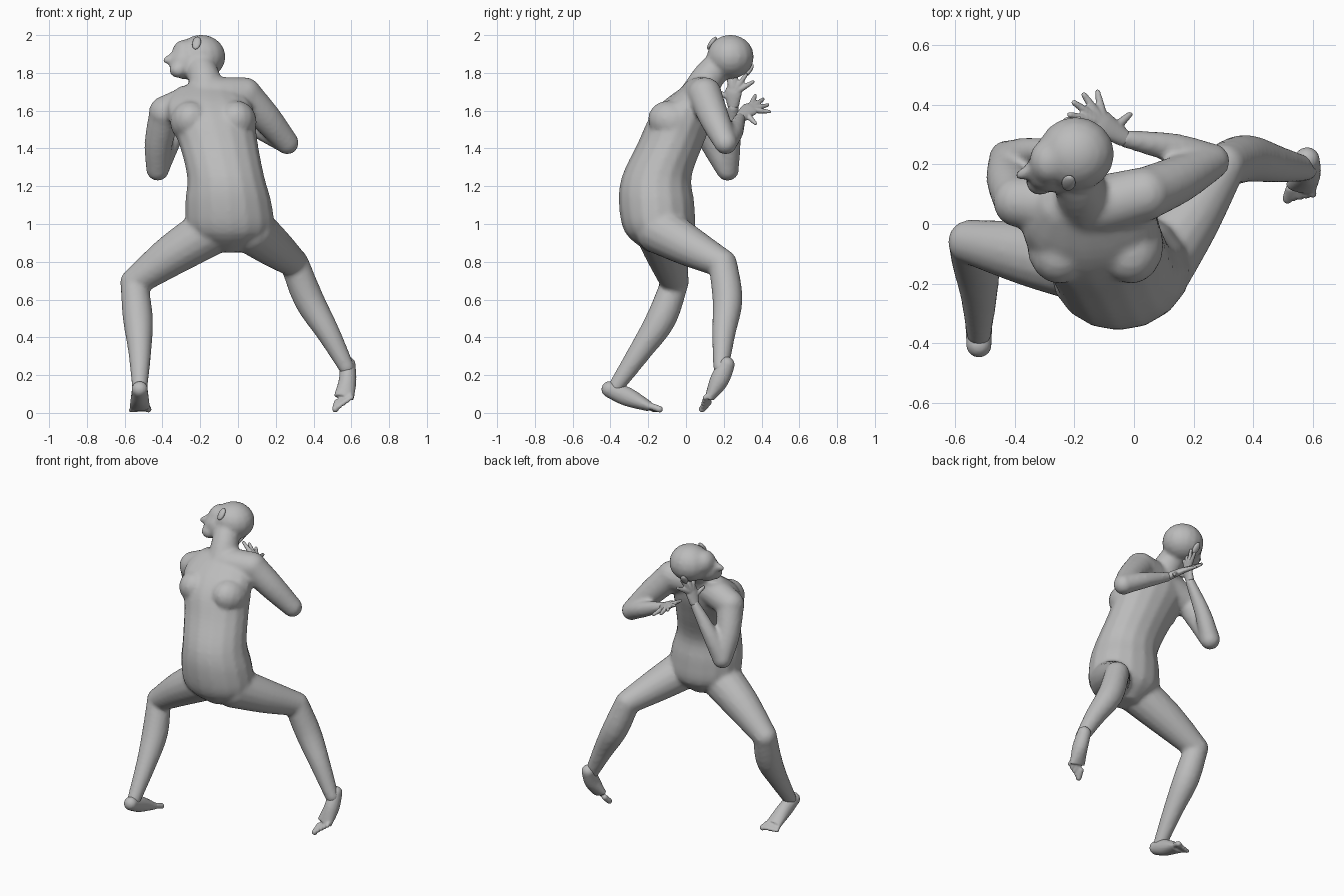
import bpy, bmesh, math
from mathutils import Vector, Matrix

cube = bpy.data.objects.get("Cube")
if cube:
    bpy.data.objects.remove(cube, do_unlink=True)

# One plain colour for the whole figure
GREY = (.5, .5, .5, 1)
skin = bpy.data.materials.new("plain_grey")
skin.use_nodes = True
skin.diffuse_color = GREY
skin.node_tree.nodes["Principled BSDF"].inputs["Base Color"].default_value = GREY


def ball(bm, centre, radii, facing=(0, 0, 1)):
    """Ellipsoid whose local z axis points along facing."""
    turn = Vector(facing).to_track_quat('Z', 'Y').to_matrix().to_4x4()
    scale = Matrix.Diagonal((*radii, 1))
    matrix = Matrix.Translation(centre) @ turn @ scale
    bmesh.ops.create_uvsphere(bm, u_segments=16, v_segments=10, radius=1, matrix=matrix)


def smooth_path(keys, steps=4):
    """Curve through the keys, carrying their radii along."""
    keys = [Vector(key) for key in keys]
    path = []
    for i in range(len(keys) - 1):
        before, a, b = keys[max(i - 1, 0)], keys[i], keys[i + 1]
        after = keys[min(i + 2, len(keys) - 1)]
        for step in range(steps):
            t = step / steps
            leave, arrive = (b - before) / 2, (after - a) / 2
            bend = (a - b) * 2 + leave + arrive
            ease = (b - a) * 3 - leave * 2 - arrive
            path.append(a + leave * t + ease * t ** 2 + bend * t ** 3)
    return path + [keys[-1]]


def tube(bm, keys, up, level=False, sides=16):
    """Closed loft of elliptic rings given as x, y, z, width, depth."""
    path = smooth_path(keys)
    rings = []
    for i, key in enumerate(path):
        ahead, behind = path[min(i + 1, len(path) - 1)], path[max(i - 1, 0)]
        along = Vector((0, 0, 1)) if level else Vector((ahead - behind)[:3]).normalized()
        across = along.cross(Vector(up)).normalized()
        over = across.cross(along)
        ring = []
        for k in range(sides):
            angle = math.tau * k / sides
            offset = across * key[3] * math.cos(angle) + over * key[4] * math.sin(angle)
            ring.append(bm.verts.new(Vector(key[:3]) + offset))
        rings.append(ring)
    for low, high in zip(rings, rings[1:]):
        for k in range(sides):
            j = (k + 1) % sides
            bm.faces.new((low[k], low[j], high[j], high[k]))
    bm.faces.new(rings[0][::-1])
    bm.faces.new(rings[-1])


def limb(bm, joints, radii):
    """Round tube through the joints with ball ends."""
    keys = [(*joint, radius, radius) for joint, radius in zip(joints, radii)]
    tube(bm, keys, up=(.3, 1, .2))
    for joint, radius in ((joints[0], radii[0]), (joints[-1], radii[-1])):
        ball(bm, joint, [radius] * 3)


def finish(bm, name, voxel, rounds):
    """Fuse the overlapping volumes into one smooth skin."""
    bmesh.ops.recalc_face_normals(bm, faces=bm.faces[:])
    mesh = bpy.data.meshes.new(name)
    bm.to_mesh(mesh)
    bm.free()
    mesh.materials.append(skin)
    obj = bpy.data.objects.new(name, mesh)
    bpy.context.scene.collection.objects.link(obj)
    fuse = obj.modifiers.new("fuse", 'REMESH')
    fuse.mode = 'VOXEL'
    fuse.voxel_size = voxel
    fuse.use_smooth_shade = True
    soften = obj.modifiers.new("soften", 'SMOOTH')
    soften.factor = .5
    soften.iterations = rounds


# Joints shared by neighbouring parts
left_shoulder, right_shoulder = (.035, .1, 1.685), (-.385, .075, 1.59)
left_elbow, right_elbow = (.26, .21, 1.43), (-.425, .22, 1.29)
left_wrist, right_wrist = (-.03, .285, 1.56), (-.24, .25, 1.62)
left_hip, right_hip = (.07, -.14, .97), (-.15, -.14, .96)
left_knee, right_knee = (.3, .195, .79), (-.55, -.06, .69)
left_ankle, right_ankle = (.575, .185, .24), (-.52, -.37, .14)
collar = (-.16, .06, 1.67)
skull = Vector((-.195, .235, 1.885))

# Torso from pelvis to collar, with shallow chest
body = bmesh.new()
tube(body, [(-.04, -.13, .85, .07, .07), (-.04, -.14, .95, .22, .18),
            (-.05, -.155, 1.1, .23, .2), (-.065, -.155, 1.25, .205, .185),
            (-.105, -.08, 1.43, .21, .175), (-.14, -.025, 1.56, .23, .17),
            (-.155, .02, 1.65, .22, .14), (-.16, .075, 1.73, .15, .085)],
     up=(0, 1, 0), level=True)
for x in (-.25, -.01):
    ball(body, (x, -.07, 1.54), (.11, .135, .11), facing=(0, .4, 1))

# Shoulders and neck
limb(body, [right_shoulder, collar, left_shoulder], [.088, .1, .092])
limb(body, [collar, (-.18, .12, 1.78), (-.21, .19, 1.85)], [.1, .085, .08])

# Head turned to the side: skull, face, brow, chin and nose
ball(body, skull, (.13, .125, .117))
ball(body, (-.28, .18, 1.85), (.085, .075, .085))
ball(body, (-.28, .21, 1.9), (.072, .08, .077))
ball(body, (-.315, .145, 1.815), (.05, .05, .042))
limb(body, [(-.345, .18, 1.895), (-.38, .165, 1.868)], [.015, .02])

# Arms
limb(body, [left_shoulder, (.15, .15, 1.56), left_elbow], [.09, .08, .062])
limb(body, [left_elbow, (.13, .255, 1.49), left_wrist], [.06, .05, .03])
limb(body, [right_shoulder, (-.42, .15, 1.43), right_elbow], [.085, .075, .062])
limb(body, [right_elbow, (-.35, .24, 1.44), right_wrist], [.06, .05, .03])

# Legs
limb(body, [left_hip, (.185, .02, .88), left_knee], [.13, .107, .076])
limb(body, [left_knee, (.375, .22, .6), (.48, .2, .42), left_ankle], [.076, .08, .062, .042])
limb(body, [right_hip, (-.35, -.1, .835), right_knee], [.13, .11, .075])
limb(body, [right_knee, (-.53, -.13, .5), (-.52, -.24, .33), right_ankle],
     [.073, .08, .062, .042])
finish(body, "body", voxel=.013, rounds=4)

# Ears on both sides of the tilted head
for name, side in (("left_ear", 1), ("right_ear", -1)):
    outward = Vector((-.2, -.8 * side, .6 * side))
    ear = bmesh.new()
    ball(ear, skull + outward * .122, (.024, .042, .014), outward)
    finish(ear, name, voxel=.005, rounds=1)


def hand(name, wrist, palm, forward, sideways):
    """Flat palm with four fanned fingers and a shorter thumb."""
    bm = bmesh.new()
    wrist, palm = Vector(wrist), Vector(palm)
    forward, sideways = Vector(forward).normalized(), Vector(sideways).normalized()
    tube(bm, [(*wrist, .03, .025), (*palm, .046, .02),
              (*(palm + forward * .03), .04, .015)], up=forward.cross(sideways))
    for finger in range(5):
        thumb = finger == 4
        angle = math.radians(finger * 25 - 45 + thumb * 25)
        aim = forward * math.cos(angle) + sideways * math.sin(angle)
        root = palm.lerp(wrist, .4) if thumb else palm
        tip = root + aim * (.1 if thumb else .125)
        limb(bm, [root.lerp(tip, .2), root.lerp(tip, .6), tip], [.017, .014, .01])
    finish(bm, name, voxel=.006, rounds=2)


hand("left_hand", left_wrist, (-.1, .335, 1.605), forward=(-.6, .75, .25), sideways=(.7, .4, -.6))
hand("right_hand", right_wrist, (-.22, .25, 1.69), forward=(.2, .25, 1), sideways=(-.2, -1, .25))


def foot(name, heel, instep, ball_of_foot, up, inner_toe, outer_toe):
    """Tapered foot with five toes fanned from inner to outer side."""
    bm = bmesh.new()
    tube(bm, [(*heel, .042, .044), (*instep, .047, .05), (*ball_of_foot, .054, .026)], up=up)
    ball(bm, heel, [.043] * 3)
    inner, outer = Vector(inner_toe), Vector(outer_toe)
    for toe in range(5):
        tip = inner.lerp(outer, toe / 4)
        root = Vector(ball_of_foot) + (tip - inner.lerp(outer, .5)) * .8
        radius = .013 if toe else .018
        limb(bm, [root, tip], [radius, radius])
    finish(bm, name, voxel=.007, rounds=2)


foot("left_foot", heel=(.58, .215, .255), instep=(.58, .175, .17), ball_of_foot=(.56, .125, .08),
     up=(0, -1, .5), inner_toe=(.515, .085, .02), outer_toe=(.6, .1, .08))
foot("right_foot", heel=(-.52, -.405, .125), instep=(-.52, -.31, .085),
     ball_of_foot=(-.52, -.19, .032), up=(0, 0, 1),
     inner_toe=(-.475, -.14, .019), outer_toe=(-.565, -.165, .014))
